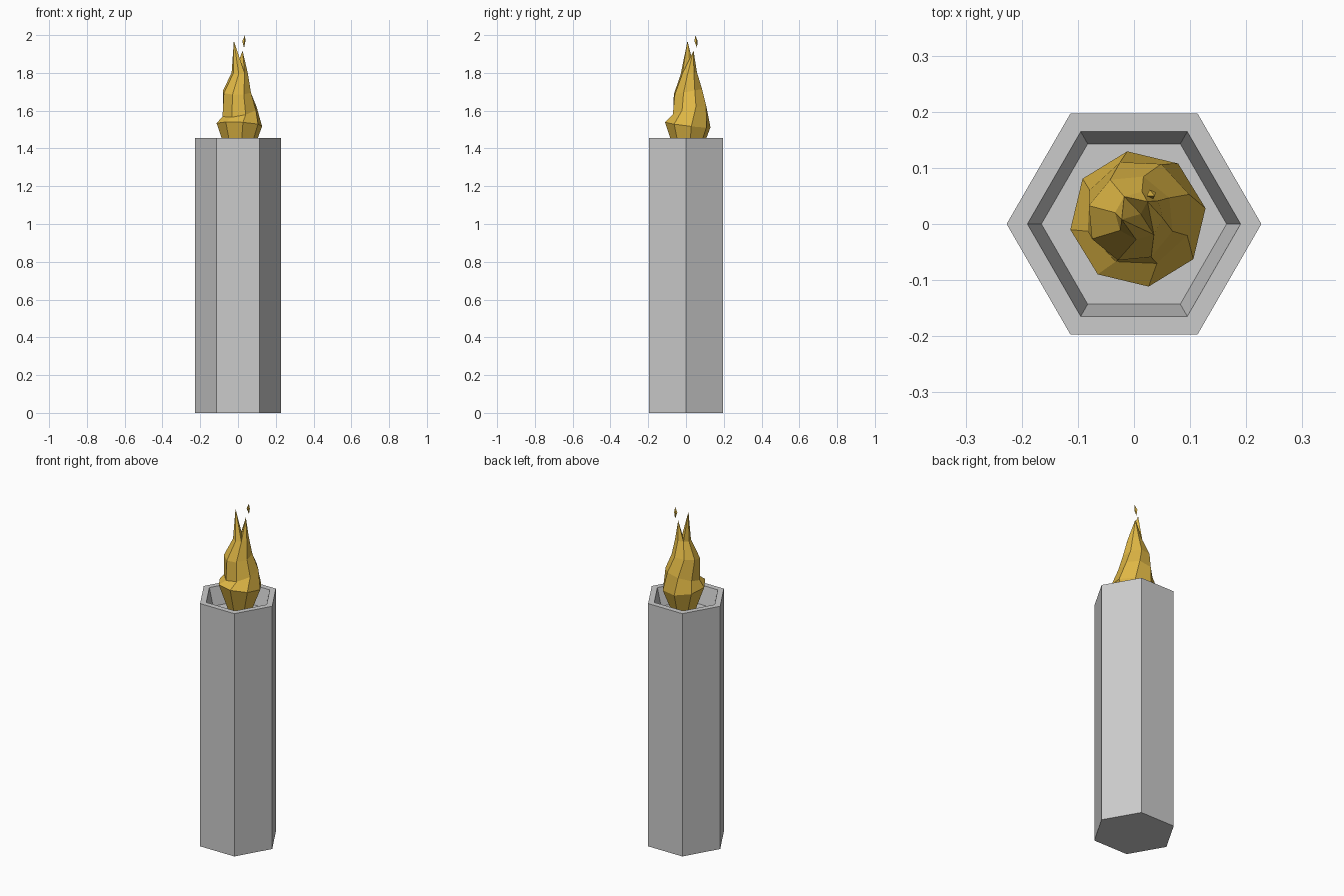
import bpy, bmesh
from math import sin, cos, radians

if "Cube" in bpy.data.objects:
    bpy.data.objects.remove(bpy.data.objects["Cube"])


def ring(bm, n, z, r, start=0, cx=0, cy=0, tilt=(0, 0)):
    out = []
    for k in range(n):
        a = radians(start + 360 * k / n)
        x, y = r * cos(a), r * sin(a)
        out.append(bm.verts.new((cx + x, cy + y, z + x * tilt[0] + y * tilt[1])))
    return out


def loft(bm, rings):
    for a, b in zip(rings, rings[1:]):
        n = len(a)
        for k in range(n):
            bm.faces.new((a[k], a[(k + 1) % n], b[(k + 1) % n], b[k]))


def fan(bm, loop, tip):
    t = bm.verts.new(tip)
    for k in range(len(loop)):
        bm.faces.new((loop[k], loop[(k + 1) % len(loop)], t))


def finish(bm, name, mat=None):
    bmesh.ops.recalc_face_normals(bm, faces=bm.faces)
    me = bpy.data.meshes.new(name)
    bm.to_mesh(me)
    bm.free()
    ob = bpy.data.objects.new(name, me)
    bpy.context.collection.objects.link(ob)
    if mat:
        me.materials.append(mat)


gold = bpy.data.materials.new("flame_gold")
gold.diffuse_color = (0.75, 0.48, 0.06, 1)
gold.use_nodes = True
gold.node_tree.nodes["Principled BSDF"].inputs["Base Color"].default_value = gold.diffuse_color

# Hexagonal candle with a tapered well in the top
bm = bmesh.new()
rs = [ring(bm, 6, z, r) for z, r in
      [(0, 0.227), (1.455, 0.227), (1.455, 0.19), (1.35, 0.165)]]
loft(bm, rs)
bm.faces.new(rs[0])
bm.faces.new(rs[-1])
finish(bm, "candle_body")

# Twisting flame: z, radius, start angle, centre, tilt
bm = bmesh.new()
rs = [ring(bm, 8, *p) for p in [
    (1.35, 0.058, 5, 0.008, 0.01),
    (1.525, 0.122, 9, 0.007, 0.009, (-0.05, -0.12)),
    (1.595, 0.096, 20, 0.008, 0.02, (0.2, 0.25)),
    (1.70, 0.078, 28, -0.006, 0.01, (0.0, 0.2)),
    (1.80, 0.043, 38, 0.009, 0.015, (0.0, 0.1)),
]]
loft(bm, rs)
bm.faces.new(rs[0])

# Split the top into two flame tongues
top = rs[-1]
saddle = bm.verts.new((0.012, 0.018, 1.83))
fan(bm, top[2:7] + [saddle], (-0.022, 0.008, 1.97))
fan(bm, [top[6], top[7], top[0], top[1], top[2], saddle], (0.024, 0.04, 1.918))
finish(bm, "flame", gold)

# Loose spark above the second tongue
bm = bmesh.new()
mid = ring(bm, 4, 1.968, 0.009, 20, 0.031, 0.053)
fan(bm, mid, (0.037, 0.05, 2.0))
fan(bm, mid, (0.032, 0.058, 1.932))
finish(bm, "flame_spark", gold)
